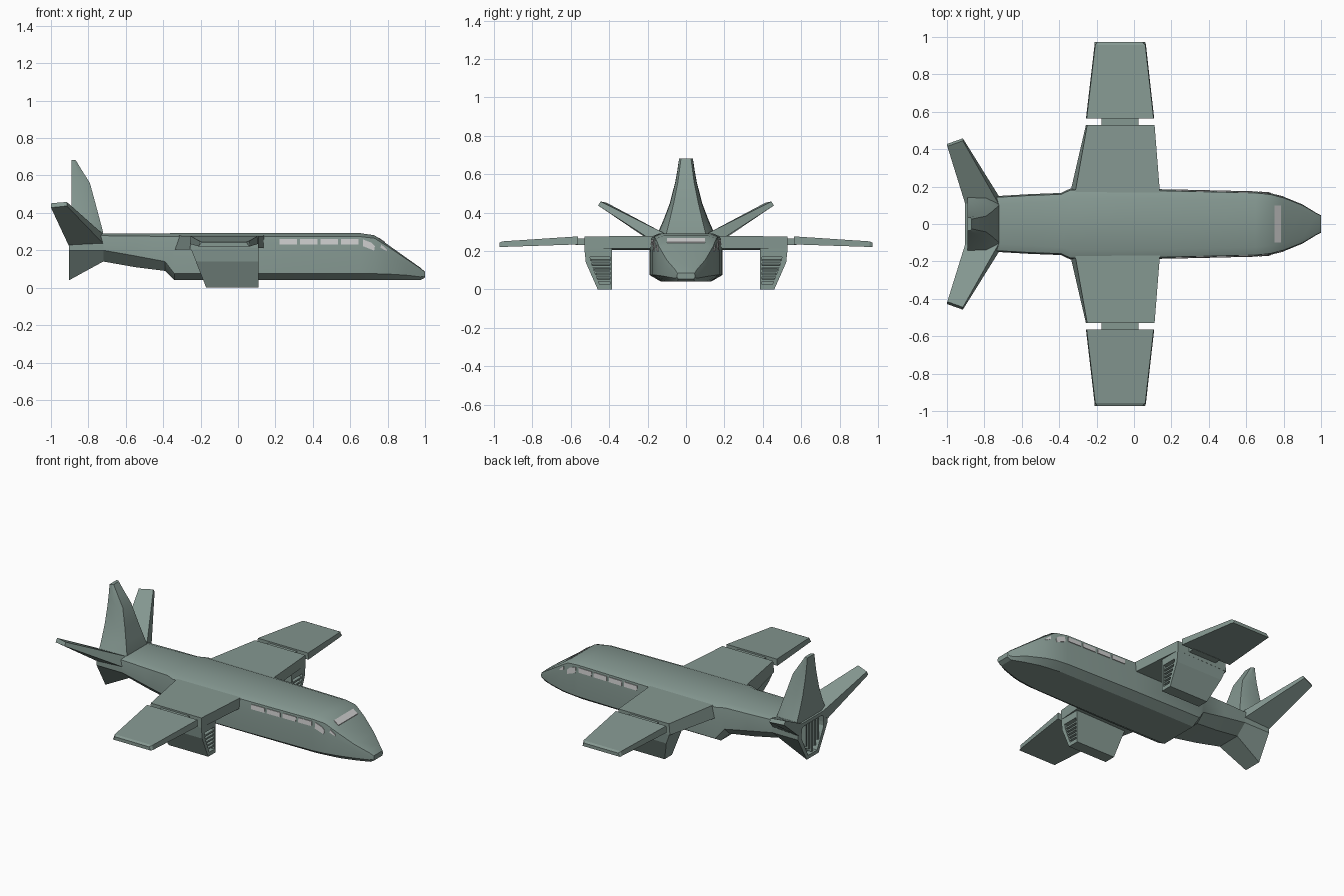
import bpy, bmesh, math
from mathutils import Vector
from mathutils.bvhtree import BVHTree

if "Cube" in bpy.data.objects:
    bpy.data.objects.remove(bpy.data.objects["Cube"])


def material(name, rgb):
    m = bpy.data.materials.new(name)
    m.diffuse_color = (*rgb, 1)
    m.use_nodes = True
    m.node_tree.nodes["Principled BSDF"].inputs["Base Color"].default_value = m.diffuse_color
    return m


BODY = material("grey_green_paint", (0.235, 0.315, 0.285))
GLASS = material("pale_glass", (0.60, 0.60, 0.60))


def loft(name, rings, mat=BODY, mirror=False, smooth=False, bevel=0):
    """Skin a list of equal-length rings and cap both ends."""
    bm = bmesh.new()
    vs = [[bm.verts.new(p) for p in r] for r in rings]
    n = len(rings[0])
    for a, b in zip(vs, vs[1:]):
        for i in range(n):
            j = (i + 1) % n
            bm.faces.new((a[i], a[j], b[j], b[i]))
    bm.faces.new(vs[0])
    bm.faces.new(vs[-1])
    bmesh.ops.recalc_face_normals(bm, faces=bm.faces)
    me = bpy.data.meshes.new(name)
    bm.to_mesh(me)
    bm.free()
    me.materials.append(mat)
    ob = bpy.data.objects.new(name, me)
    bpy.context.collection.objects.link(ob)
    if bevel:
        b = ob.modifiers.new("bevel", 'BEVEL')
        b.width, b.segments = bevel, 1
    if mirror:
        m = ob.modifiers.new("mirror", 'MIRROR')
        m.use_axis = (False, True, False)
        m.use_mirror_merge = False
    if smooth:
        bpy.ops.object.select_all(action='DESELECT')
        ob.select_set(True)
        bpy.context.view_layer.objects.active = ob
        bpy.ops.object.shade_smooth_by_angle(angle=math.radians(28))
    return ob


def box(name, x0, x1, y0, y1, z0, z1, **kw):
    return loft(name, [[(x, y0, z0), (x, y1, z0), (x, y1, z1), (x, y0, z1)] for x in (x0, x1)], **kw)


def hull_ring(x, w, tw, t, m, l, bw, b):
    half = [(tw, t), (0.955 * w, t - 0.2 * (t - m)), (w, m), (w, l), (bw, b)]
    return [(x, y, z) for y, z in half] + [(x, -y, z) for y, z in reversed(half)]


# Fuselage: x, half width, roof half width, top, shoulder, chine, floor half width, bottom
sections = [
    (-0.72, .150, .105, .290, .23, .200, .080, .140),
    (-0.55, .160, .115, .290, .22, .170, .095, .110),
    (-0.39, .166, .125, .290, .21, .140, .110, .090),
    (-0.34, .190, .138, .292, .20, .075, .130, .040),
    (0.14, .186, .135, .292, .20, .075, .130, .040),
    (0.65, .174, .125, .292, .20, .075, .125, .040),
    (0.73, .165, .115, .280, .20, .075, .115, .040),
    (0.80, .146, .105, .231, .18, .073, .105, .040),
    (0.90, .105, .073, .160, .125, .067, .075, .040),
    (0.975, .059, .045, .107, .085, .058, .045, .040),
    (1.00, .046, .040, .085, .075, .062, .040, .054),
]
fuselage = loft("fuselage", [hull_ring(*s) for s in sections], smooth=True)

# Tail body flaring downward, with a recessed exhaust at the rear
rear = hull_ring(-0.903, .150, .120, .290, .23, .200, .060, .040)
inner = [(-0.903, y * 0.75, 0.165 + (z - 0.165) * 0.82) for _, y, z in rear]
deep = [(-0.865, y, z) for _, y, z in inner]
loft("tail_body", [hull_ring(*sections[0]), rear, inner, deep])
for y in (-0.06, -0.03, 0, 0.03, 0.06):
    box("exhaust_vane", -0.9, -0.865, y - .006, y + .006, .07 + abs(y) * 0.9, .262)

# Upright fin, flared at its base
fin = [(.27, .160, .105, -.718), (.30, .145, .100, -.722), (.36, .118, .085, -.738),
       (.45, .084, .064, -.762), (.56, .056, .042, -.792), (.62, .045, .034, -.83), (.682, .036, .026, -.868)]
loft("tail_fin", [[(-.89, -r, z), (-.89, r, z), (x * .6 - .89 * .4, r * .97, z), (x, f, z),
                   (x, -f, z), (x * .6 - .89 * .4, -r * .97, z)] for z, r, f, x in fin], smooth=True)

# Slanted tailplanes
loft("tailplane", [
    [(-.72, .10, .285), (-.90, .10, .285), (-.905, .145, .225), (-.72, .145, .235)],
    [(-.915, .445, .458), (-.998, .415, .452), (-1.0, .428, .428), (-.915, .458, .437)]], mirror=True)

# Inner wings
loft("inner_wing", [
    [(.14, .15, .212), (.14, .15, .278), (-.318, .15, .278), (-.345, .15, .205)],
    [(.11, .53, .212), (.11, .53, .276), (-.25, .53, .276), (-.257, .53, .205)]], mirror=True)

# Joint and outer wings
box("wing_joint", -.175, .025, .52, .575, .232, .266, mirror=True)
loft("outer_wing", [
    [(.108, .563, .234), (.105, .563, .276), (-.253, .563, .276), (-.257, .563, .234)],
    [(.064, .957, .221), (.060, .957, .250), (-.207, .957, .250), (-.211, .957, .221)],
    [(.060, .972, .221), (.045, .972, .242), (-.195, .972, .242), (-.211, .972, .221)]], mirror=True)

# Engine pods under the wings, open at the front
pod = [(.385, .215), (.53, .215), (.522, .14), (.46, 0), (.385, 0)]
mouth = [(.397, .168), (.500, .168), (.493, .135), (.450, .025), (.397, .025)]
loft("engine_pod", [
    [(-.17 - .085 * z / .215, y, z) for y, z in pod],
    [(.11, y, z) for y, z in pod],
    [(.11, y, z) for y, z in mouth],
    [(.06, y, z) for y, z in mouth]], mirror=True)

# Intake slats
for i in range(5):
    z = .048 + i * .024
    y1 = .452 + (z - .025) * .36
    loft("intake_slat", [[(.106, y, z - .006), (.106, y, z + .004), (.06, y, z + .012), (.06, y, z + .002)]
                         for y in (.395, y1)], mirror=True)

# Windows: thin plates projected onto the hull
tree = BVHTree.FromPolygons([v.co for v in fuselage.data.vertices],
                            [p.vertices for p in fuselage.data.polygons])


def window(name, starts, ray, mirror):
    ray = Vector(ray)
    hits = [tree.ray_cast(Vector(p), ray)[0] for p in starts]
    loft(name, [[h + ray * d for h in hits] for d in (-.004, .004)], GLASS, mirror)


def side_window(name, pts):
    window(name, [(x, 1, z) for x, z in pts], (0, -1, 0), True)


for x0 in (.222, .332, .442, .552):
    side_window("cabin_window", [(x0, .231), (x0 + .093, .231), (x0 + .093, .260), (x0, .260)])
side_window("cockpit_side_window", [(.668, .222), (.728, .198), (.732, .222), (.715, .240), (.668, .258)])
side_window("cockpit_quarter_window", [(.762, .213), (.795, .196), (.798, .203), (.765, .232)])
window("windscreen", [(.752, -.098, 1), (.785, -.098, 1), (.785, .098, 1), (.752, .098, 1)], (0, 0, -1), False)
